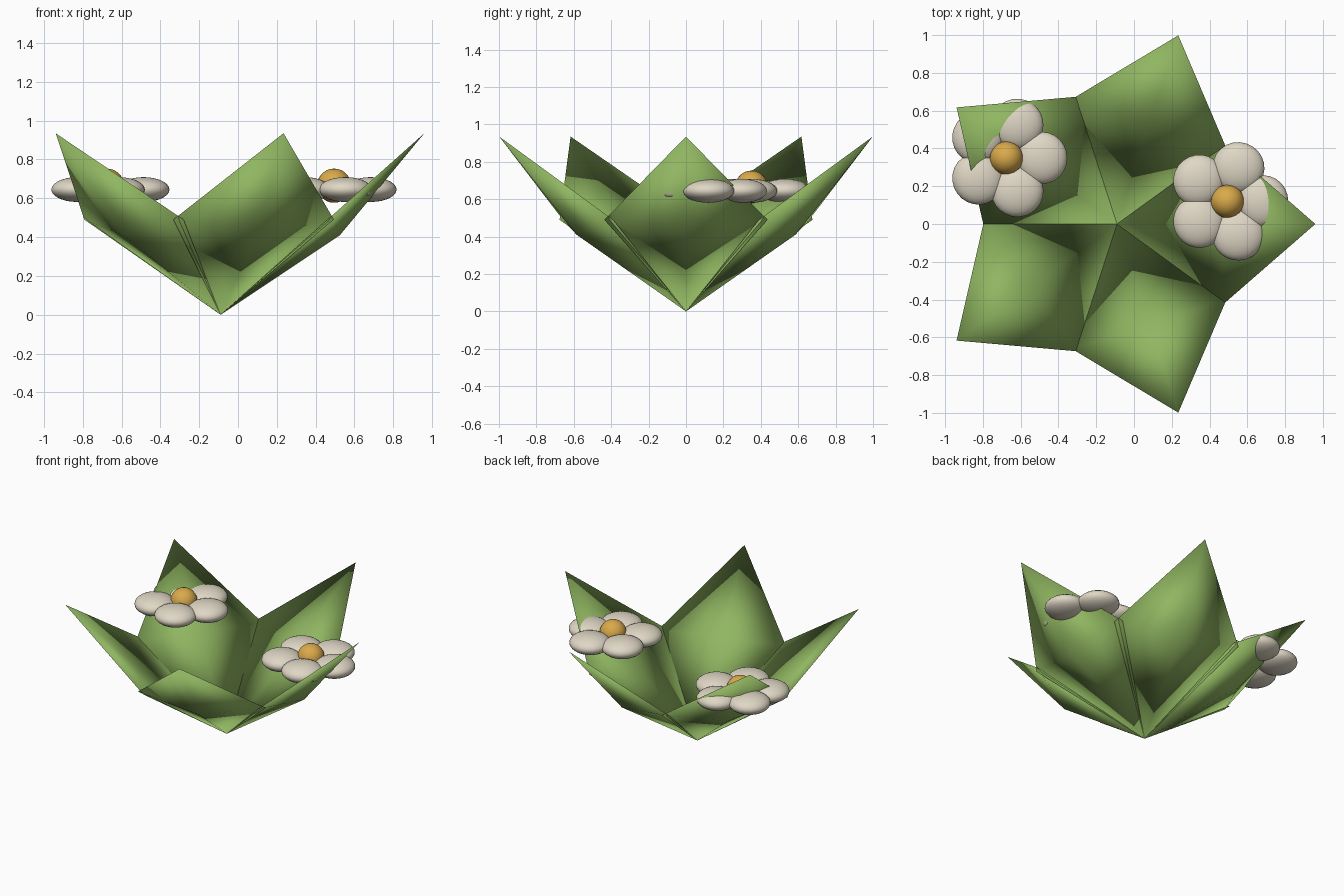
import bpy, bmesh, math
from mathutils import Matrix

cube = bpy.data.objects.get("Cube")
if cube:
    bpy.data.objects.remove(cube, do_unlink=True)

AXIS = (-0.09, 0, 0)


def material(name, colour):
    m = bpy.data.materials.new(name)
    m.use_nodes = True
    m.diffuse_color = (*colour, 1)
    m.node_tree.nodes["Principled BSDF"].inputs["Base Color"].default_value = (*colour, 1)
    return m


green = material("leaf green", (0.28, 0.47, 0.12))
cream = material("petal cream", (0.74, 0.68, 0.56))
gold = material("pollen gold", (0.70, 0.40, 0.07))


def add_object(name, bm, mat):
    bmesh.ops.recalc_face_normals(bm, faces=bm.faces)
    for face in bm.faces:
        face.smooth = True
    mesh = bpy.data.meshes.new(name)
    bm.to_mesh(mesh)
    bm.free()
    mesh.materials.append(mat)
    obj = bpy.data.objects.new(name, mesh)
    bpy.context.collection.objects.link(obj)
    return obj


# Cupped leaf: outer and inner folded diamonds that share their rim;
# the side corners reach slightly through the neighbouring leaves
def leaf(name, turn):
    bm = bmesh.new()
    rim = [bm.verts.new(p) for p in ((0, 0, 0), (0.551, 0.435, 0.49),
                                     (1.05, 0, 0.935), (0.551, -0.435, 0.49))]
    for fold in ((0.615, 0, 0.41), (0.57, 0, 0.48)):
        middle = bm.verts.new(fold)
        for a, b in zip(rim, rim[1:] + rim[:1]):
            bm.faces.new((a, b, middle))
    obj = add_object(name, bm, green)
    obj.matrix_world = Matrix.Translation(AXIS) @ Matrix.Rotation(turn, 4, 'Z')


# Flattened ball, placed and turned about the flower centre
def ball(name, centre, offset, radii, turn, mat):
    bm = bmesh.new()
    bmesh.ops.create_uvsphere(bm, u_segments=24, v_segments=14, radius=1)
    m = (Matrix.Translation(centre) @ Matrix.Rotation(turn, 4, 'Z')
         @ Matrix.Translation(offset) @ Matrix.Diagonal((*radii, 1)))
    bmesh.ops.transform(bm, matrix=m, verts=bm.verts)
    add_object(name, bm, mat)


# Leaf rosette
for i in range(5):
    leaf(f"leaf_{i + 1}", i * math.tau / 5)

# Two five-petalled flowers
for label, centre in (("left", (0.495, 0.12, 0.645)), ("right", (-0.675, 0.35, 0.645))):
    for i in range(5):
        ball(f"{label}_flower_petal_{i + 1}", centre, (0.188, 0, 0),
             (0.134, 0.138, 0.064), i * math.tau / 5, cream)
    ball(f"{label}_flower_centre", centre, (0, 0, 0.02), (0.088, 0.088, 0.088), 0, gold)
